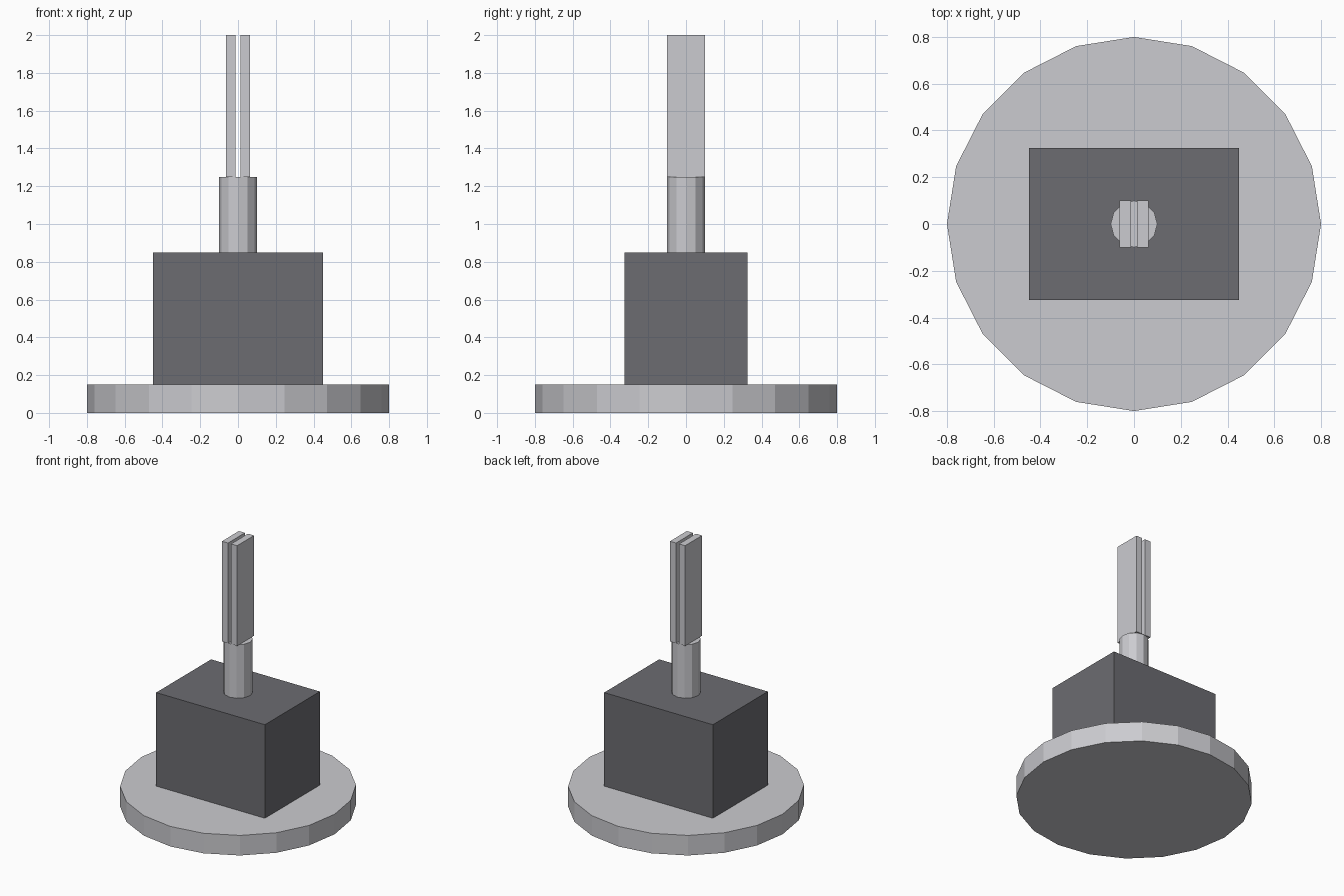
import bpy
from mathutils import Matrix

default = bpy.data.objects.get("Cube")
if default:
    bpy.data.objects.remove(default, do_unlink=True)


def make_material(name, colour):
    mat = bpy.data.materials.new(name)
    mat.use_nodes = True
    mat.diffuse_color = colour
    mat.node_tree.nodes["Principled BSDF"].inputs["Base Color"].default_value = colour
    return mat


light_metal = make_material("light grey metal", (0.6, 0.6, 0.63, 1))
dark_metal = make_material("dark grey metal", (0.15, 0.15, 0.165, 1))


def finish(name, mat):
    obj = bpy.context.object
    obj.name = obj.data.name = name
    obj.data.materials.append(mat)
    return obj


def disc(name, sides, radius, bottom, top, mat):
    bpy.ops.mesh.primitive_cylinder_add(
        vertices=sides, radius=radius, depth=top - bottom,
        location=(0, 0, (bottom + top) / 2))
    return finish(name, mat)


def box(name, x, width, depth, bottom, top, mat):
    bpy.ops.mesh.primitive_cube_add(size=1, location=(x, 0, (bottom + top) / 2))
    bpy.context.object.data.transform(Matrix.Diagonal((width, depth, top - bottom, 1)))
    return finish(name, mat)


# Round foot, housing and shaft
disc("base_plate", 20, 0.8, 0, 0.15, light_metal)
box("housing", 0, 0.9, 0.65, 0.15, 0.85, dark_metal)
disc("shaft", 12, 0.1, 0.85, 1.25, light_metal)

# Pair of upright blades with a slot between them
for side, sign in (("left", 1), ("right", -1)):
    box(f"{side}_blade", sign * 0.0375, 0.05, 0.2, 1.25, 2, light_metal)
